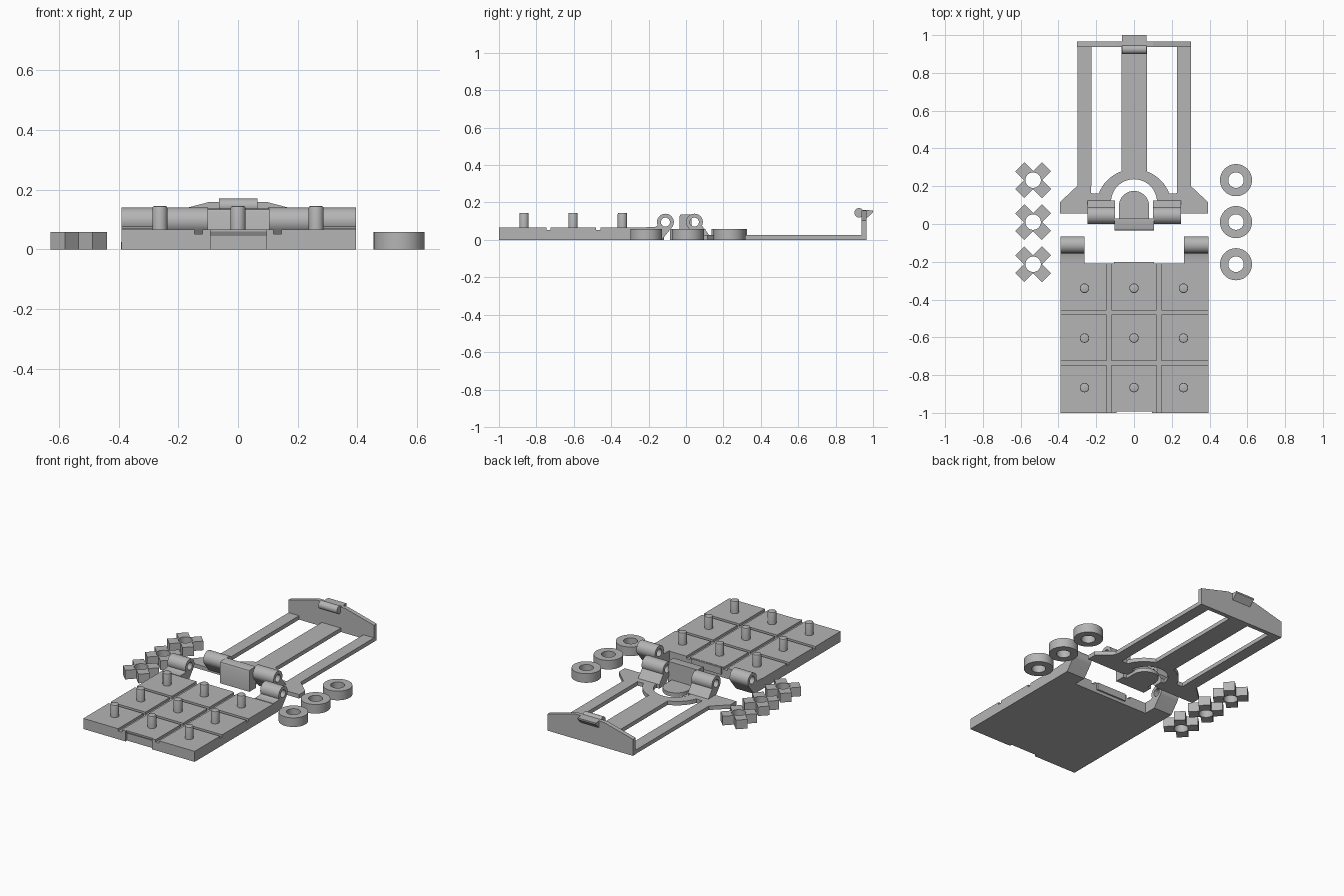
import bpy, bmesh
from math import sin, cos, pi, radians
from mathutils import Matrix

if "Cube" in bpy.data.objects:
    bpy.data.objects.remove(bpy.data.objects["Cube"], do_unlink=True)

grey = bpy.data.materials.new("grey plastic")
grey.use_nodes = True
grey.diffuse_color = (0.46, 0.46, 0.46, 1)
grey.node_tree.nodes["Principled BSDF"].inputs["Base Color"].default_value = grey.diffuse_color


def arc(cx, cy, r, start, end, n=24):
    steps = [radians(start + (end - start) * i / n) for i in range(n + 1)]
    return [(cx + r * cos(a), cy + r * sin(a)) for a in steps]


def prism(name, points, lo, hi, axis="z"):
    """Extrude a 2D outline: xy along z, yz along x, or xz along y."""
    place = {"z": lambda a, b, c: (a, b, c),
             "x": lambda a, b, c: (c, a, b),
             "y": lambda a, b, c: (a, c, b)}[axis]
    bm = bmesh.new()
    low = [bm.verts.new(place(a, b, lo)) for a, b in points]
    high = [bm.verts.new(place(a, b, hi)) for a, b in points]
    bm.faces.new(low)
    bm.faces.new(high)
    for i in range(len(points)):
        j = (i + 1) % len(points)
        bm.faces.new((low[i], low[j], high[j], high[i]))
    bmesh.ops.recalc_face_normals(bm, faces=bm.faces)
    mesh = bpy.data.meshes.new(name)
    bm.to_mesh(mesh)
    bm.free()
    mesh.materials.append(grey)
    obj = bpy.data.objects.new(name, mesh)
    bpy.context.collection.objects.link(obj)
    return obj


def box(name, x0, x1, y0, y1, z0, z1):
    return prism(name, [(x0, y0), (x1, y0), (x1, y1), (x0, y1)], z0, z1)


def disc(cx, cy, r, n=32):
    return arc(cx, cy, r, 0, 360, n)[:-1]


def cut(obj, cutter):
    cutter.hide_render = True
    mod = obj.modifiers.new("cut", "BOOLEAN")
    mod.operation = "DIFFERENCE"
    mod.solver = "EXACT"
    mod.object = cutter
    bpy.context.view_layer.objects.active = obj
    bpy.ops.object.modifier_apply(modifier=mod.name)
    bpy.data.objects.remove(cutter, do_unlink=True)


def smooth(obj):
    bpy.ops.object.select_all(action="DESELECT")
    obj.select_set(True)
    bpy.context.view_layer.objects.active = obj
    bpy.ops.object.shade_smooth_by_angle(angle=radians(30))


def bevel(obj, width, rule):
    bm = bmesh.new()
    bm.from_mesh(obj.data)
    edges = [e for e in bm.edges if all(rule(v.co) for v in e.verts)]
    bmesh.ops.bevel(bm, geom=edges, offset=width, segments=2, profile=0.5, affect="EDGES")
    bm.to_mesh(obj.data)
    bm.free()


def knuckle(name, y, side, x0, x1):
    """Hinge tube with a sloped foot reaching away from the other half."""
    outline = arc(0, 0.095, 0.045, -40, 205) + [(-0.055, 0.07), (-0.1, 0.07), (-0.1, 0), (-0.02, 0)]
    if side > 0:
        outline = arc(0, 0.095, 0.045, -40, 205) + [(-0.08, 0.025), (-0.08, 0), (-0.02, 0)]
    obj = prism(name, [(y - side * a, b) for a, b in outline][::1], x0, x1, "x")
    if side < 0:
        obj.data.update()
    cut(obj, prism("pin_hole", disc(y, 0.095, 0.024), x0 - 0.01, x1 + 0.01, "x"))
    smooth(obj)


# Game board with grooves and a latch notch in the front edge
board = box("board", -0.39, 0.395, -1, -0.21, 0, 0.067)
for x in (-0.132, 0.132):
    cut(board, box("groove", x - 0.013, x + 0.013, -1.1, -0.1, 0.052, 0.2))
for y in (-0.735, -0.469):
    cut(board, box("groove", -0.5, 0.5, y - 0.011, y + 0.011, 0.052, 0.2))
notch = [(-1.01, -0.01), (-0.985, -0.01), (-0.985, 0.045), (-0.993, 0.06), (-0.993, 0.1), (-1.01, 0.1)]
cut(board, prism("notch", notch, -0.092, 0.095, "x"))
box("board_stop", -0.105, 0.105, -0.21, -0.2, 0.02, 0.065)

# Nine pegs
for i, x in enumerate((-0.262, 0, 0.262)):
    for j, y in enumerate((-0.866, -0.604, -0.34)):
        peg = prism(f"peg_{i}_{j}", disc(x, y, 0.025, 24), 0.05, 0.145)
        bevel(peg, 0.006, lambda co: co.z > 0.14)
        smooth(peg)

# Hinge knuckles on both halves
knuckle("board_hinge_right", -0.11, -1, -0.39, -0.262)
knuckle("board_hinge_left", -0.11, -1, 0.265, 0.395)
knuckle("frame_hinge_right", 0.045, 1, -0.245, -0.1)
knuckle("frame_hinge_left", 0.045, 1, 0.1, 0.25)

# Central hinge block and its rounded tongue
block = box("hinge_block", -0.103, 0.105, -0.035, 0.03, 0, 0.137)
bevel(block, 0.012, lambda co: co.z > 0.13 and co.y < 0)
smooth(block)
tongue = prism("hinge_tongue", [(0.08, 0)] + arc(0, 0.095, 0.08, 0, 180) + [(-0.08, 0)], 0, 0.025)
smooth(tongue)

# Frame base: wings joined by an arch
wing = [(0.25, 0.055), (0.393, 0.055), (0.393, 0.115), (0.302, 0.2), (0.228, 0.2), (0.228, 0.163)]
outline = (wing + arc(0, 0.09, 0.2, 21, 159) + [(-x, y) for x, y in reversed(wing)]
           + [(-0.122, 0.055)] + arc(0, 0.115, 0.122, 180, 0) + [(0.122, 0.055)])
smooth(prism("frame_arch", outline, 0, 0.025))

# Rails and middle bar
for name, x0, x1, y0 in (("right_rail", -0.3, -0.226, 0.2),
                         ("left_rail", 0.228, 0.302, 0.2),
                         ("middle_bar", -0.066, 0.068, 0.28)):
    box(name, x0, x1, y0, 0.94, 0, 0.025)

# End panel with the latch
half = [(0.302, 0), (0.302, 0.105), (0.1, 0.158)]
prism("end_panel", half + [(-x, z) for x, z in reversed(half)], 0.938, 0.965, "y")
smooth(prism("latch_roll", disc(0.925, 0.145, 0.025, 24), -0.064, 0.066, "x"))
prism("latch_lip", [(0.925, 0.16), (0.94, 0.125), (0.965, 0.115), (1, 0.148), (1, 0.158)],
      -0.064, 0.066, "x")

# Cross and ring playing pieces
arm, w = 0.1, 0.034
quarter = [(w, w), (arm, w), (arm, -w)]
for k, y in enumerate((-0.213, 0.01, 0.232)):
    cross_pts = []
    for q in range(4):
        turn = Matrix.Rotation(radians(45 - 90 * q), 2)
        cross_pts += [(-0.534 + p.x, y + p.y) for p in (turn @ Matrix(((a, 0), (b, 0))).col[0]
                                                       for a, b in quarter)]
    cross = prism(f"cross_{k}", cross_pts, 0, 0.058)
    ring = prism(f"ring_{k}", disc(0.54, y, 0.085, 48), 0, 0.058)
    for piece, x in ((cross, -0.534), (ring, 0.54)):
        cut(piece, prism("piece_hole", disc(x, y, 0.041), -0.1, 0.2))
        smooth(piece)
